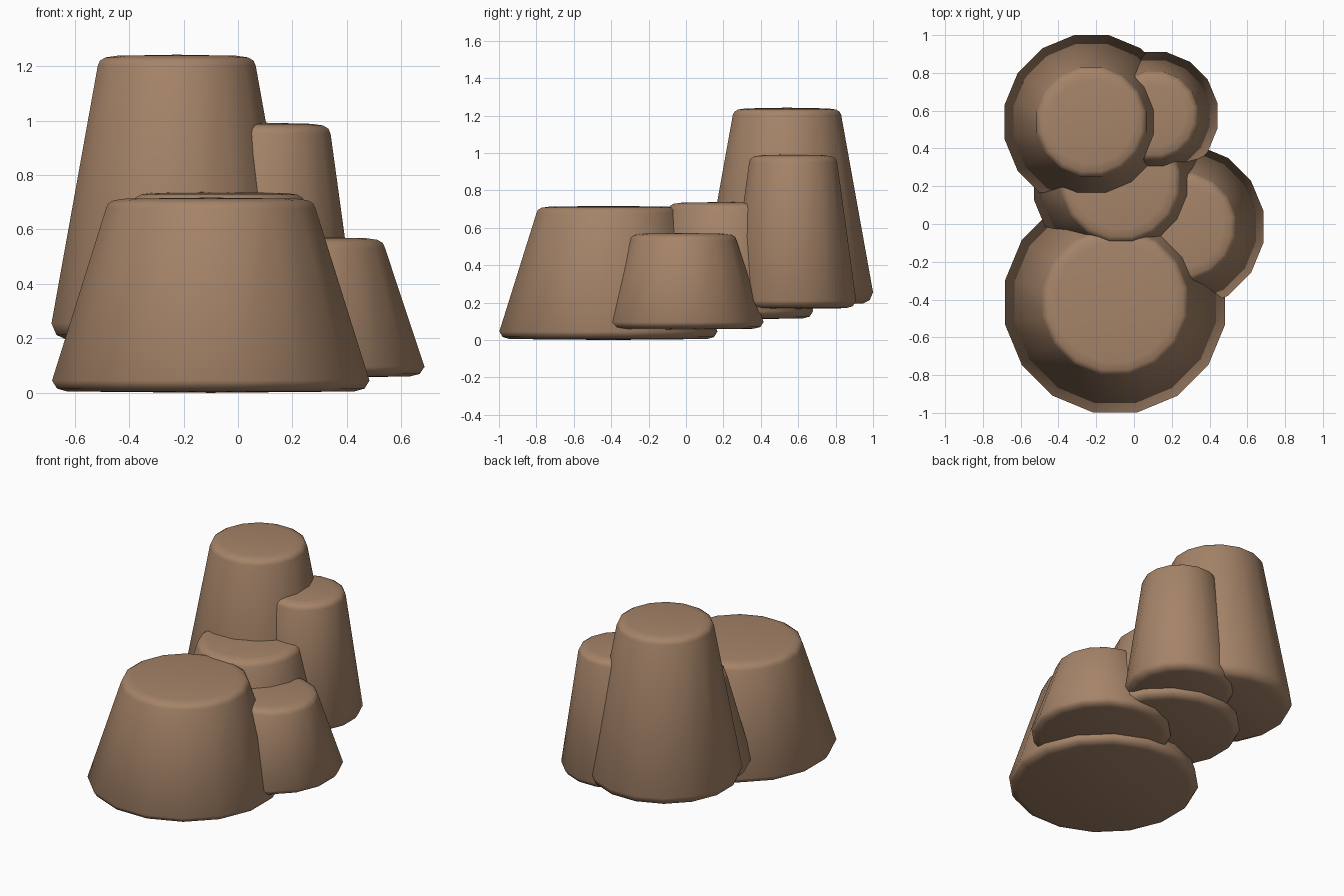
import bpy, bmesh, math

if "Cube" in bpy.data.objects:
    bpy.data.objects.remove(bpy.data.objects["Cube"])

SIDES = 16
brown = bpy.data.materials.new("brown_stone")
brown.diffuse_color = (0.38, 0.23, 0.14, 1)
brown.use_nodes = True
brown.node_tree.nodes["Principled BSDF"].inputs["Base Color"].default_value = brown.diffuse_color


def rock(name, x, y, z0, z1, r0, r1, soft):
    """Tapered 16-sided stone with softened rims; r0/r1 are base and top radii."""
    profile = [(r0 - 0.055, z0 + 0.005), (r0 - 0.018, z0 + 0.35 * soft), (r0, z0 + soft),
               (r1, z1 - 0.04), (r1 - 0.008, z1 - 0.022),
               (r1 - 0.028, z1 - 0.01), (r1 - 0.07, z1 - 0.004)]
    bm = bmesh.new()
    rings = []
    for r, z in profile:
        r /= math.cos(math.pi / SIDES)
        rings.append([bm.verts.new((r * math.cos((i + 0.5) * math.tau / SIDES),
                                    r * math.sin((i + 0.5) * math.tau / SIDES), z))
                      for i in range(SIDES)])
    bottom = bm.verts.new((0, 0, z0))
    top = bm.verts.new((0, 0, z1))
    for i in range(SIDES):
        j = (i + 1) % SIDES
        for a, b in zip(rings, rings[1:]):
            bm.faces.new((a[i], a[j], b[j], b[i]))
        bm.faces.new((bottom, rings[0][j], rings[0][i]))
        bm.faces.new((top, rings[-1][i], rings[-1][j]))
    for f in bm.faces:
        f.smooth = True
    mesh = bpy.data.meshes.new(name)
    bm.to_mesh(mesh)
    bm.free()
    mesh.materials.append(brown)
    ob = bpy.data.objects.new(name, mesh)
    ob.location = (x, y, 0)
    bpy.context.collection.objects.link(ob)


# Cluster of overlapping stones, base height rising toward the back
rock("front_rock", -0.10, -0.415, 0.0, 0.717, 0.583, 0.385, 0.045)
rock("middle_rock", -0.07, 0.22, 0.11, 0.738, 0.46, 0.315, 0.045)
rock("right_rock", 0.255, -0.015, 0.055, 0.572, 0.43, 0.285, 0.04)
rock("tall_back_rock", -0.225, 0.54, 0.19, 1.242, 0.46, 0.29, 0.065)
rock("back_right_rock", 0.105, 0.573, 0.165, 0.992, 0.337, 0.235, 0.045)
